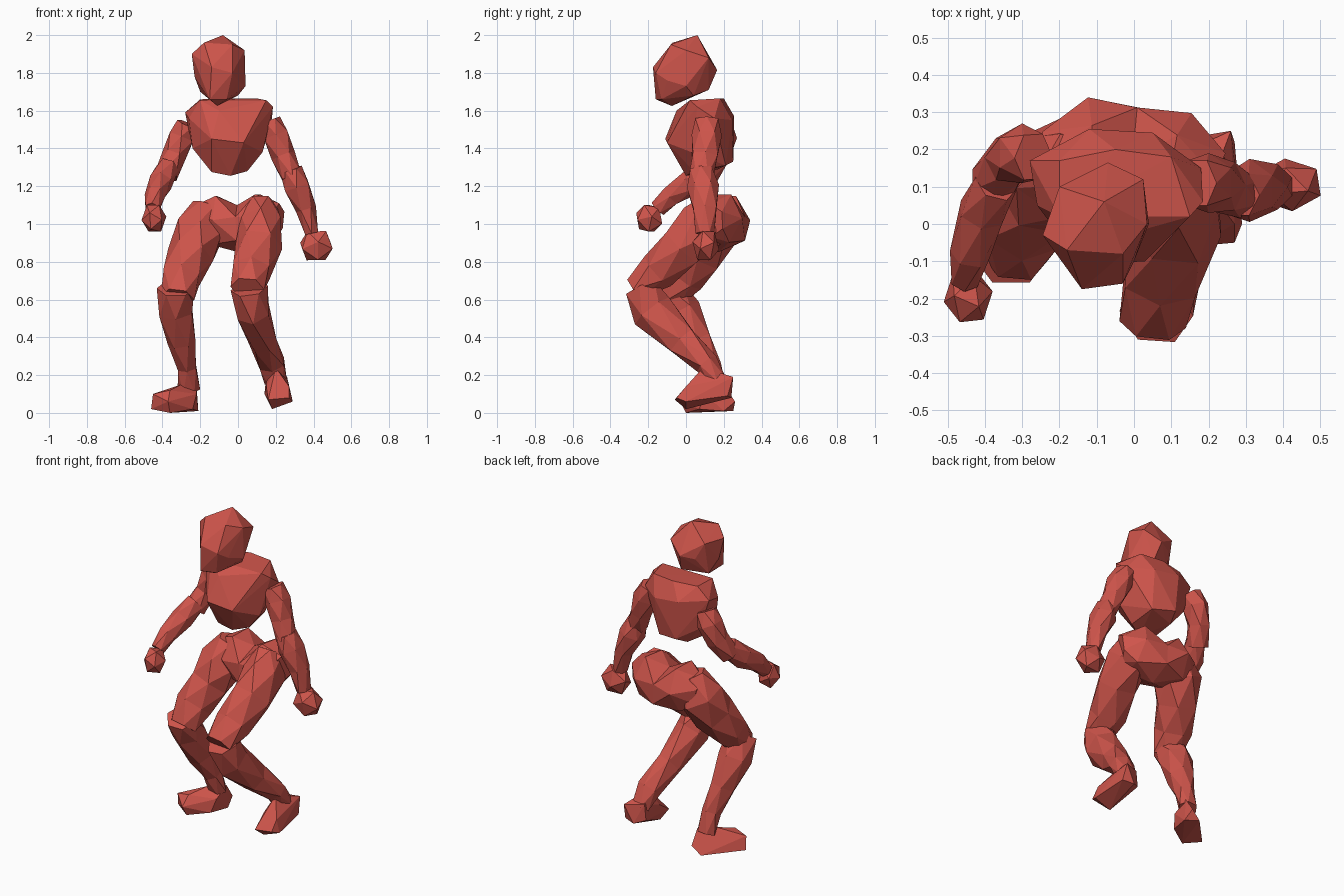
import bpy, bmesh, math
from mathutils import Vector, Euler

red = bpy.data.materials.new("red")
red.diffuse_color = (0.62, 0.09, 0.07, 1)


def finish(name, bm):
    bmesh.ops.recalc_face_normals(bm, faces=bm.faces)
    me = bpy.data.meshes.new(name)
    bm.to_mesh(me)
    bm.free()
    me.materials.append(red)
    ob = bpy.data.objects.new(name, me)
    bpy.context.collection.objects.link(ob)
    return ob


def hull(name, pts):
    """Faceted convex block around a few corner points."""
    bm = bmesh.new()
    vs = [bm.verts.new(p) for p in pts]
    res = bmesh.ops.convex_hull(bm, input=vs)
    inner = [v for v in res["geom_interior"] if isinstance(v, bmesh.types.BMVert)]
    bmesh.ops.delete(bm, geom=inner, context='VERTS')
    return finish(name, bm)


def limb(name, sections, hint=(1, 0, 0), n=6):
    """Triangulated tube through sections (x, y, z, radius along hint, other radius)."""
    bm = bmesh.new()
    cs = [Vector(s[:3]) for s in sections]
    rings = []
    for i, s in enumerate(sections):
        t = (cs[min(i + 1, len(cs) - 1)] - cs[max(i - 1, 0)]).normalized()
        h = Vector(hint)
        a = (h - t * h.dot(t)).normalized()
        b = t.cross(a)
        ring = []
        for k in range(n):
            ang = 2 * math.pi * (k + 0.5 * i) / n
            ring.append(bm.verts.new(cs[i] + a * s[3] * math.cos(ang) + b * s[4] * math.sin(ang)))
        rings.append(ring)
    for lo, hi in zip(rings, rings[1:]):
        for k in range(n):
            j = (k + 1) % n
            bm.faces.new((lo[k], lo[j], hi[k]))
            bm.faces.new((lo[j], hi[j], hi[k]))
    bm.faces.new(rings[0])
    bm.faces.new(rings[-1])
    return finish(name, bm)


def fist(name, centre, radii, turn):
    bm = bmesh.new()
    bmesh.ops.create_icosphere(bm, subdivisions=1, radius=1.12)
    bmesh.ops.rotate(bm, matrix=Euler(turn).to_matrix(), verts=bm.verts)
    bmesh.ops.scale(bm, vec=radii, verts=bm.verts)
    bmesh.ops.translate(bm, vec=centre, verts=bm.verts)
    return finish(name, bm)


# Head, leaning forward
hull("head", [
    (-.08, .06, 2.0), (-.18, -.07, 1.96), (-.03, -.08, 1.95),
    (-.245, -.03, 1.90), (-.2, .1, 1.9), (.035, 0, 1.92), (.025, .12, 1.88),
    (-.07, .165, 1.815), (-.14, -.175, 1.83), (-.03, -.16, 1.8), (-.205, -.085, 1.8),
    (-.23, 0, 1.78), (.04, 0, 1.73), (0, -.1, 1.76), (-.05, .12, 1.71), (-.2, .06, 1.7),
    (-.15, .125, 1.8), (-.11, -.075, 1.625), (-.15, -.16, 1.66), (-.06, -.13, 1.66),
    (0, .04, 1.68)])

# Chest: top, shoulders, back, front, underside
hull("chest", [
    (-.2, .17, 1.66), (-.2, .02, 1.655), (.15, .02, 1.655), (.1, .18, 1.665), (-.05, .2, 1.665),
    (-.28, .17, 1.59), (-.26, .05, 1.56), (.185, .06, 1.62), (.18, .15, 1.56),
    (-.12, .255, 1.57), (.05, .245, 1.55), (-.1, .25, 1.33), (.04, .21, 1.31),
    (-.1, -.05, 1.6), (-.14, -.11, 1.45), (.03, -.1, 1.43),
    (-.24, .05, 1.4), (.13, .03, 1.38), (-.22, .18, 1.4),
    (-.14, 0, 1.275), (-.04, 0, 1.255), (.05, .04, 1.28), (-.13, .17, 1.29)])

# Saddle-shaped pelvis, lofted from hip to hip
limb("pelvis", [
    (-.23, .18, 1.0, .09, .08), (-.13, .19, 1.02, .15, .15), (0, .17, .975, .125, .165),
    (.13, .17, 1.03, .15, .13), (.21, .13, 1.02, .09, .08)], hint=(0, 0, 1))

# Legs
limb("right_thigh", [
    (-.16, .17, 1.10, .08, .08), (-.20, .15, .97, .14, .14), (-.25, .08, .84, .125, .13),
    (-.30, -.01, .72, .11, .11), (-.32, -.09, .61, .09, .08)])
limb("left_thigh", [
    (.12, .16, 1.11, .08, .09), (.12, .10, 1.0, .12, .14), (.11, -.02, .88, .125, .13),
    (.07, -.15, .75, .11, .105), (.05, -.27, .66, .09, .07)])
limb("right_shin", [
    (-.33, -.09, .66, .10, .09), (-.33, -.02, .54, .10, .10), (-.30, .06, .38, .075, .085),
    (-.27, .13, .24, .055, .06), (-.26, .17, .12, .06, .05)])
limb("left_shin", [
    (.06, -.24, .66, .10, .095), (.08, -.18, .54, .095, .115), (.13, -.02, .38, .075, .09),
    (.18, .11, .26, .075, .065), (.20, .17, .16, .06, .055)])

# Feet: right one flat and turned out, left one on its toe
hull("right_foot", [
    (-.22, .2, .15), (-.3, .13, .15), (-.21, .2, .01), (-.22, .26, .06), (-.28, .25, .01),
    (-.36, 0, .0), (-.46, .06, .02), (-.45, .04, .1), (-.37, -.03, .06),
    (-.36, .02, .12), (-.24, .07, .02), (-.22, .1, .1)])
hull("left_foot", [
    (.15, .2, .2), (.26, .25, .19), (.2, .09, .24), (.14, .2, .1), (.27, .22, .09),
    (.2, .24, .08), (.16, -.06, .07), (.27, -.05, .08), (.18, 0, .02),
    (.29, 0, .06), (.15, .05, .14), (.27, 0, .14)])

# Arms
limb("right_upper_arm", [
    (-.27, .18, 1.53, .055, .07), (-.30, .19, 1.46, .075, .08),
    (-.34, .17, 1.36, .065, .07), (-.38, .11, 1.26, .065, .065)])
limb("right_forearm", [
    (-.37, .11, 1.30, .06, .065), (-.41, .03, 1.22, .065, .07),
    (-.44, -.08, 1.15, .055, .06), (-.455, -.15, 1.08, .04, .045)])
limb("left_upper_arm", [
    (.17, .11, 1.55, .055, .07), (.20, .11, 1.47, .075, .08),
    (.24, .10, 1.36, .065, .075), (.285, .08, 1.25, .06, .065)])
limb("left_forearm", [
    (.28, .08, 1.29, .06, .065), (.31, .09, 1.20, .075, .085),
    (.36, .10, 1.08, .055, .07), (.39, .10, .95, .04, .05)])

# Fists
fist("right_hand", (-.445, -.195, 1.03), (.06, .07, .075), (.5, .3, .4))
fist("left_hand", (.415, .105, .885), (.085, .065, .085), (.6, .2, .9))
